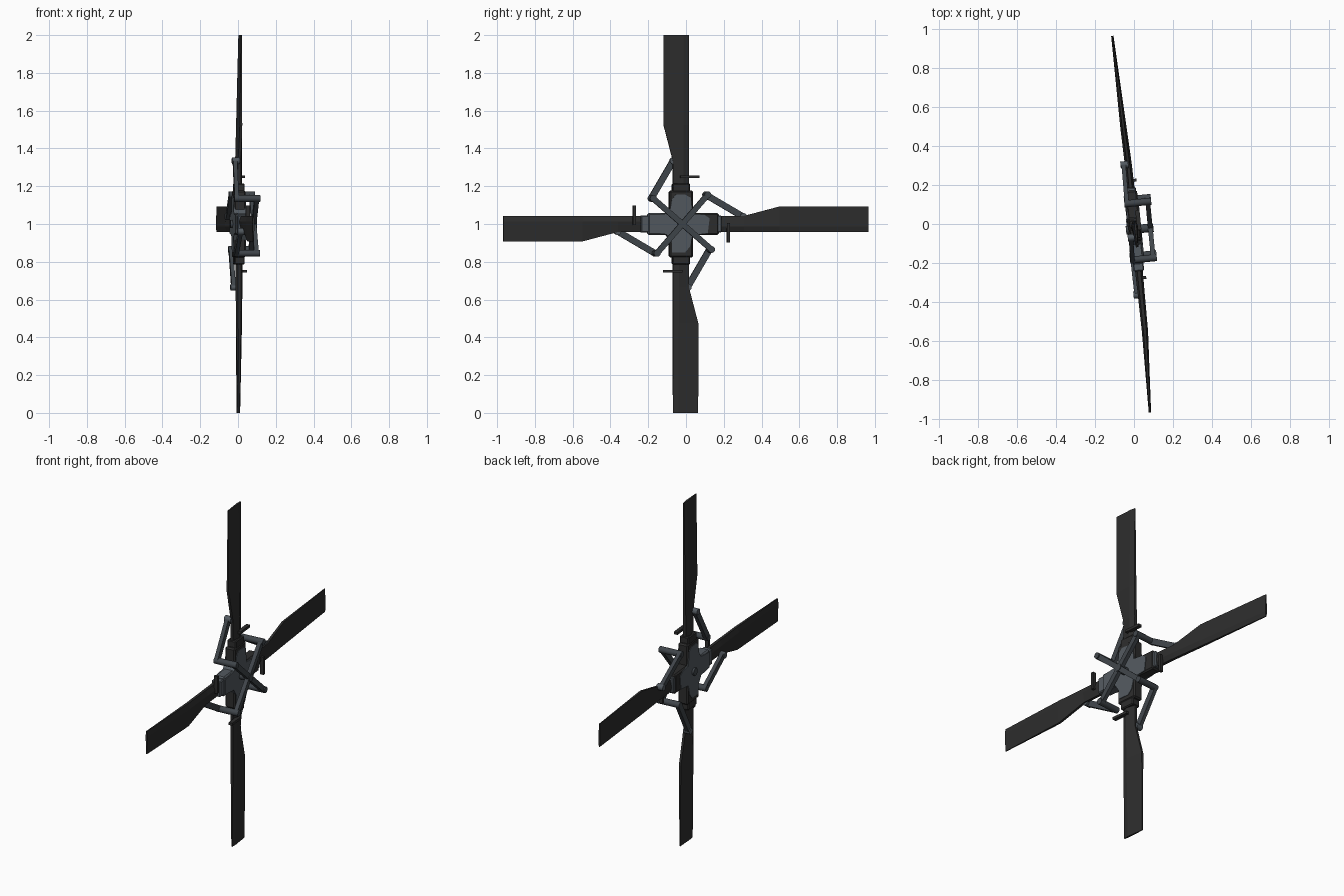
import bpy, bmesh, math
from mathutils import Matrix, Vector

if "Cube" in bpy.data.objects:
    bpy.data.objects.remove(bpy.data.objects["Cube"])

def mat(name, c):
    m = bpy.data.materials.new(name)
    m.diffuse_color = (*c, 1)
    m.use_nodes = True
    m.node_tree.nodes["Principled BSDF"].inputs["Base Color"].default_value = m.diffuse_color
    return m

BLACK = mat("blade_black", (0.026, 0.026, 0.026))
STEEL = mat("steel_grey", (0.085, 0.1, 0.115))
DARK = mat("dark_steel", (0.05, 0.059, 0.068))

# Rotor frame: local x = shaft axis, z = up; tilted slightly about world z
BASE = Matrix.Translation((0.004, -0.0275, 1)) @ Matrix.Rotation(math.radians(5.7), 4, 'Z')

def turn(k):
    return BASE @ Matrix.Rotation(k * math.pi / 2, 4, 'X')

def finish(name, bm, m, mtx, smooth=False):
    bmesh.ops.recalc_face_normals(bm, faces=bm.faces)
    me = bpy.data.meshes.new(name)
    bm.to_mesh(me)
    bm.free()
    me.transform(mtx)
    me.materials.append(m)
    if smooth:
        me.shade_smooth()
        me.set_sharp_from_angle(angle=math.radians(35))
    ob = bpy.data.objects.new(name, me)
    bpy.context.collection.objects.link(ob)

def loft(name, rings, m, mtx):
    bm = bmesh.new()
    vs = [[bm.verts.new(p) for p in r] for r in rings]
    n = len(vs[0])
    for a, b in zip(vs, vs[1:]):
        for i in range(n):
            bm.faces.new((a[i], a[(i + 1) % n], b[(i + 1) % n], b[i]))
    bm.faces.new(vs[0])
    bm.faces.new(vs[-1][::-1])
    finish(name, bm, m, mtx)

def box(name, lo, hi, m, mtx, bevel=0):
    bm = bmesh.new()
    bmesh.ops.create_cube(bm, size=1)
    lo, hi = Vector(lo), Vector(hi)
    for v in bm.verts:
        v.co = Vector([lo[i] + (v.co[i] + .5) * (hi[i] - lo[i]) for i in range(3)])
    if bevel:
        bmesh.ops.bevel(bm, geom=bm.edges[:], offset=bevel, segments=1, affect='EDGES')
    finish(name, bm, m, mtx)

def rod(name, a, b, r, m, mtx, sides=12):
    a, b = Vector(a), Vector(b)
    d = b - a
    bm = bmesh.new()
    bmesh.ops.create_cone(bm, cap_ends=True, segments=sides, radius1=r, radius2=r, depth=d.length)
    rot = d.to_track_quat('Z', 'Y').to_matrix().to_4x4()
    finish(name, bm, m, mtx @ Matrix.Translation((a + b) / 2) @ rot, True)

def bar(name, a, b, w, t, m, mtx):
    # rectangular bar lying in the rotor plane
    a, b = Vector(a), Vector(b)
    d = (b - a).normalized()
    s = d.cross(Vector((1, 0, 0))).normalized() * w / 2
    n = Vector((t / 2, 0, 0))
    loft(name, [[p + s + n, p - s + n, p - s - n, p + s - n] for p in (a, b)], m, mtx)

def section(r, trail, thick, off):
    # six-sided aerofoil: blunt leading edge, thin trailing edge
    h, lead = thick / 2, 0.0425
    return [(off - h * .45, lead, r), (off + h * .45, lead, r), (off + h, lead - .03, r),
            (off + h * .4, -trail, r), (off - h * .4, -trail, r), (off - h, lead - .03, r)]

names = ["top", "rear", "bottom", "fore"]
tip_r = [1.0, 0.943, 1.0, 0.999]
tip_n = [0.005, -0.016, 0.0, -0.016]
mid_n = [0.003, 0.0, 0.0, -0.006]

for k, nm in enumerate(names):
    M = turn(k)
    side = k % 2
    # blade: narrow shank widening to a broad chord
    loft("blade_" + nm, [section(0.03, .0425, .045, 0), section(0.335, .0425, .036, 0),
                         section(0.525, .0925, .032, mid_n[k]),
                         section(tip_r[k], .0925, .012, tip_n[k])], BLACK, M)
    # root cuffs
    w = 0.057 if side else 0.0625
    L = 0.2 if k == 3 else 0.178
    box("root_cuff_" + nm, (-.031, -w, .04), (.031, w, L), STEEL if k == 1 else BLACK, M, .008)
    box("cuff_sleeve_" + nm, (-.027, -.046, .15), (.027, .046, .215), STEEL if side else BLACK, M, .005)
    # balance peg beside the leading edge
    box("peg_" + nm, (.012, -.005, .243), (.034, .097, .258), BLACK, M)
    # pitch linkage
    end = (-.155, .135)
    rod("link_pin_" + nm, (-.04, *end), (.098, *end), .018, DARK, M)
    bar("spider_arm_" + nm, (.08, 0, 0), (.08, *end), .03, .024, DARK, M)
    bar("pitch_link_" + nm, (-.027, *end), (-.024, -.038, .335), .034, .022, DARK, M)
    rod("link_joint_" + nm, (-.04, -.04, .335), (.0, -.04, .335), .018, STEEL, M)

# central hub plates (chamfered cross) on both faces
def plate(name, x0, x1):
    out = [(.05, .14), (.02, .155), (-.03, .155), (-.05, .13), (-.06, .08), (-.08, .055)]
    pts = [(y, z) for y, z in out]
    pts += [(-.17, .045), (-.17, -.045), (-.08, -.055), (-.05, -.1), (-.05, -.15), (.02, -.15),
            (.045, -.12), (.06, -.06), (.14, -.05), (.15, .03), (.12, .05), (.06, .055)]
    loft(name, [[(x, y, z) for y, z in pts] for x in (x0, x1)], STEEL, BASE)

plate("hub_plate", -.034, .034)
rod("rotor_shaft", (-.045, 0, 0), (.096, 0, 0), .022, DARK, BASE, 16)
